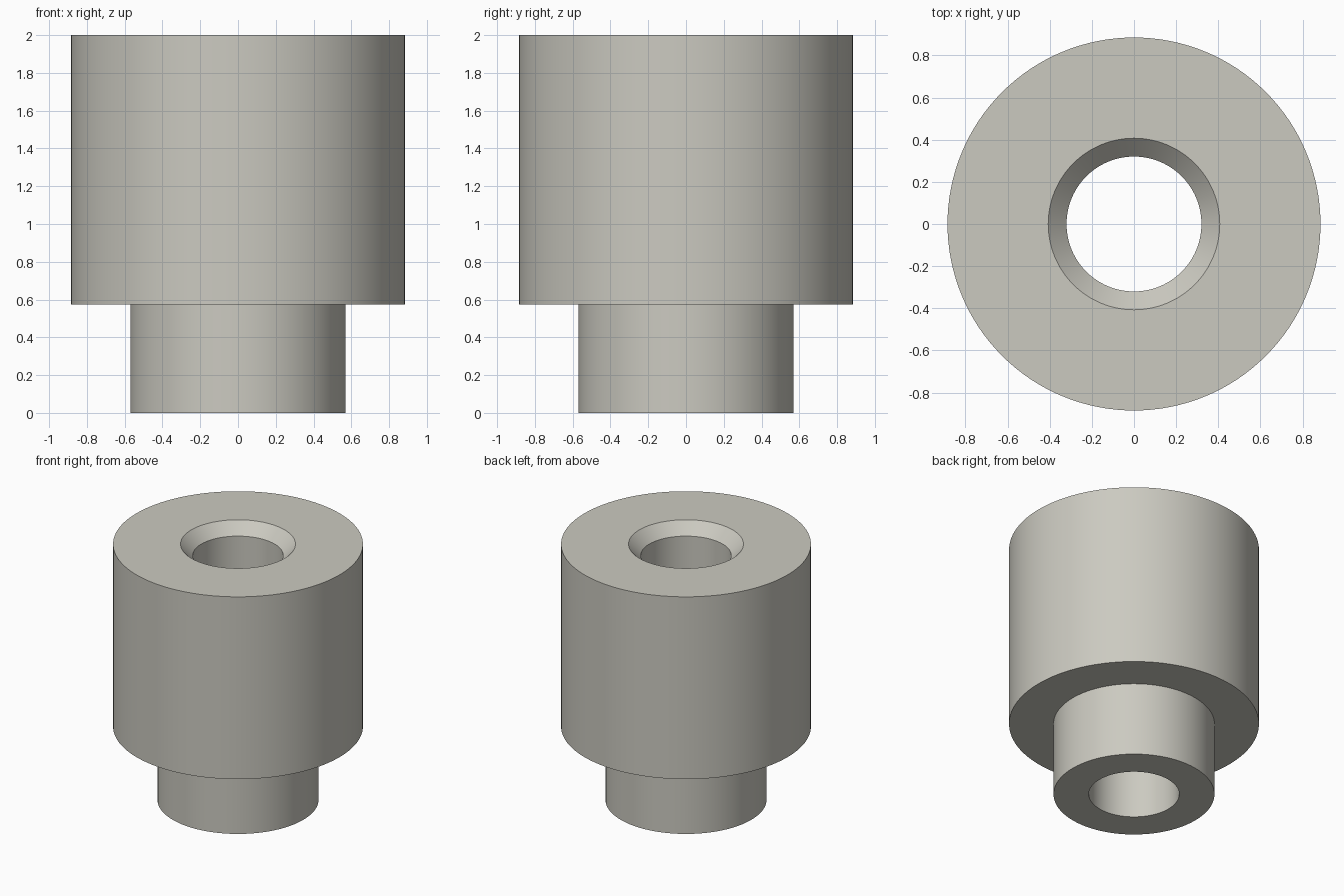
import bpy
import bmesh
import math

cube = bpy.data.objects.get("Cube")
if cube:
    bpy.data.objects.remove(cube, do_unlink=True)

# Single warm grey material
COLOUR = (0.60, 0.59, 0.53, 1.0)
grey = bpy.data.materials.new("warm grey")
grey.use_nodes = True
grey.diffuse_color = COLOUR
grey.node_tree.nodes["Principled BSDF"].inputs["Base Color"].default_value = COLOUR

# Main dimensions
SEGMENTS = 128
HEAD_R, NECK_R, BORE_R, SINK_R = 0.885, 0.57, 0.32, 0.407
TOP, SHOULDER, SINK_DEPTH = 2.0, 0.575, 0.087


def lathe(name, profile):
    """Revolve a closed (radius, z) profile around the z axis."""
    bm = bmesh.new()
    verts = [bm.verts.new((r, 0, z)) for r, z in profile]
    edges = [bm.edges.new((verts[i], verts[(i + 1) % len(verts)]))
             for i in range(len(verts))]
    bmesh.ops.spin(bm, geom=verts + edges, cent=(0, 0, 0), axis=(0, 0, 1),
                   angle=math.tau, steps=SEGMENTS, use_merge=True)
    bmesh.ops.remove_doubles(bm, verts=bm.verts[:], dist=1e-5)
    bmesh.ops.recalc_face_normals(bm, faces=bm.faces[:])
    mesh = bpy.data.meshes.new(name)
    bm.to_mesh(mesh)
    bm.free()
    mesh.materials.append(grey)
    obj = bpy.data.objects.new(name, mesh)
    bpy.context.collection.objects.link(obj)
    return obj


# Stepped bushing: neck, wide head, countersunk through bore
bushing = lathe("stepped_bushing", [
    (BORE_R, 0),
    (NECK_R, 0),
    (NECK_R, SHOULDER),
    (HEAD_R, SHOULDER),
    (HEAD_R, TOP),
    (SINK_R, TOP),
    (BORE_R, TOP - SINK_DEPTH),
])

# Smooth walls with sharp rims
bpy.ops.object.select_all(action='DESELECT')
bushing.select_set(True)
bpy.context.view_layer.objects.active = bushing
bpy.ops.object.shade_smooth_by_angle(angle=math.radians(30))
